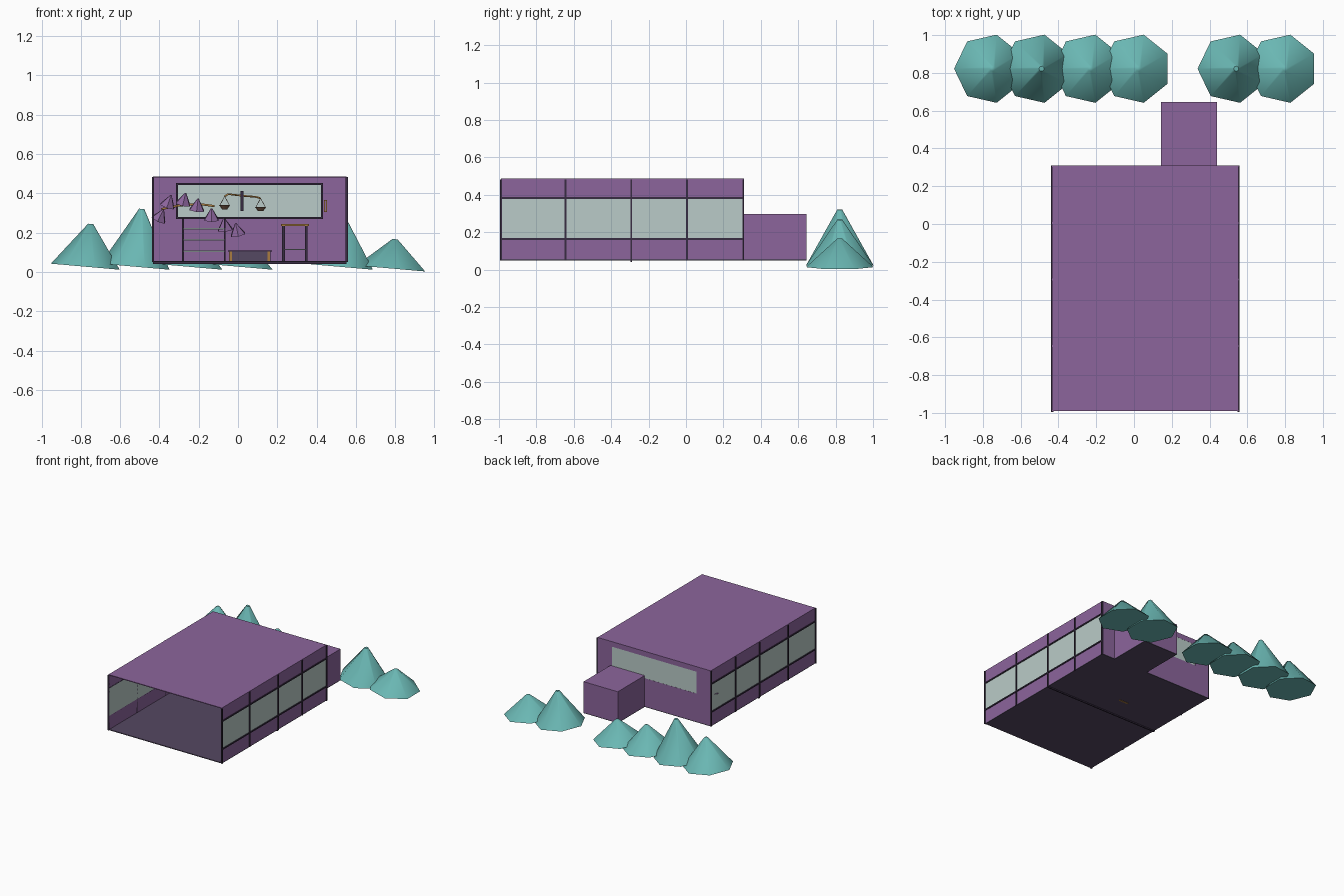
import bpy, math

cube = bpy.data.objects.get("Cube")
if cube:
    bpy.data.objects.remove(cube, do_unlink=True)


def material(name, r, g, b):
    lin = [(c / 255 / 12.92) if c < 11 else ((c / 255 + 0.055) / 1.055) ** 2.4 for c in (r, g, b)]
    m = bpy.data.materials.new(name)
    m.use_nodes = True
    m.diffuse_color = (*lin, 1)
    m.node_tree.nodes["Principled BSDF"].inputs["Base Color"].default_value = (*lin, 1)
    return m


PURPLE = material("purple", 140, 101, 156)
TEAL = material("teal", 106, 183, 179)
GLASS = material("pale_glass", 186, 203, 200)
DARK = material("dark_trim", 56, 44, 66)
FLOOR = material("floor_grey", 85, 72, 98)
GOLD = material("gold", 170, 124, 64)
BROWN = material("brown", 112, 84, 66)


def box(name, mat, x, y, z):
    """Box from (min, max) ranges on each axis."""
    bpy.ops.mesh.primitive_cube_add(size=1)
    o = bpy.context.object
    o.name = name
    o.location = [(a + b) / 2 for a, b in (x, y, z)]
    o.scale = [b - a for a, b in (x, y, z)]
    bpy.ops.object.transform_apply(location=False, rotation=False, scale=True)
    o.data.materials.append(mat)
    return o


def cone(name, mat, sides, r1, r2, h, loc, rot=(0, 0, 0), spin=0):
    """Cone standing on its base centre, tilted about that point."""
    bpy.ops.mesh.primitive_cone_add(vertices=sides, radius1=r1, radius2=r2, depth=h)
    o = bpy.context.object
    o.name = name
    for v in o.data.vertices:
        v.co.z += h / 2
        a, r = math.atan2(v.co.y, v.co.x) + spin, math.hypot(v.co.x, v.co.y)
        v.co.x, v.co.y = r * math.cos(a), r * math.sin(a)
    o.location, o.rotation_euler = loc, rot
    o.data.materials.append(mat)
    return o


def rod(name, mat, points, radius):
    c = bpy.data.curves.new(name, "CURVE")
    c.dimensions = "3D"
    c.bevel_depth, c.bevel_resolution, c.use_fill_caps = radius, 1, True
    s = c.splines.new("POLY")
    s.points.add(len(points) - 1)
    for p, q in zip(s.points, points):
        p.co = (*q, 1)
    o = bpy.data.objects.new(name, c)
    bpy.context.collection.objects.link(o)
    c.materials.append(mat)


# Room limits
X0, X1, Y0, Y1, Z0, Z1 = -0.433, 0.553, -0.99, 0.31, 0.056, 0.487
SILL, HEAD, T = 0.163, 0.383, 0.006

box("floor", FLOOR, (X0, X1), (Y0, Y1), (Z0 - T, Z0))
box("floor_beam", DARK, (X0, X1), (-0.298, -0.289), (0.041, Z0 - T))
box("roof", PURPLE, (X0, X1), (Y0, Y1), (Z1 - T, Z1))

# Glazed side walls with dark mullions and rails
for side, x, out in (("left", X1, 1), ("right", X0, -1)):
    span = tuple(sorted((x, x - out * T)))
    trim = (x - 0.006, x + 0.006)
    for part, mat, z in (("lower_panel", PURPLE, (Z0, SILL)), ("glazing", GLASS, (SILL, HEAD)),
                         ("upper_panel", PURPLE, (HEAD, Z1 - T))):
        box(f"{side}_{part}", mat, span, (Y0, Y1), z)
    for z in (SILL, HEAD):
        box(f"{side}_rail", DARK, trim, (Y0, Y1), (z - 0.005, z + 0.005))
    for y in (Y0, -0.645, -0.293, 0.006, 0.306):
        box(f"{side}_mullion", DARK, trim, (y - 0.005, y + 0.005), (Z0 - T, Z1 - 0.004))

# Back wall with a wide window
WX, WZ, WY = (-0.31, 0.427), (0.275, 0.447), (Y1 - T, Y1)
box("back_wall_bottom", PURPLE, (X0, X1), WY, (Z0, WZ[0]))
box("back_wall_top", PURPLE, (X0, X1), WY, (WZ[1], Z1 - T))
box("back_wall_right", PURPLE, (X0, WX[0]), WY, WZ)
box("back_wall_left", PURPLE, (WX[1], X1), WY, WZ)
box("back_window", GLASS, WX, (Y1 - T, Y1 - 0.001), WZ)
for z in WZ:
    box("window_frame_bar", DARK, (WX[0] - .005, WX[1] + .005), (Y1 - .016, Y1 - T), (z - .005, z + .005))
for x in WX:
    box("window_frame_post", DARK, (x - 0.005, x + 0.005), (Y1 - 0.016, Y1 - T), WZ)

# Rear annex
box("annex", PURPLE, (0.142, 0.44), (Y1, 0.645), (Z0, 0.297))
box("annex_floor", FLOOR, (0.142, 0.44), (Y1, 0.645), (Z0 - T, Z0))

# Leaning seven-sided bushes
for x, top in ((-0.749, .245), (-0.489, .322), (-0.23, .205), (0.024, .18), (0.542, .268), (0.8, .167)):
    base = 0.017 if x > 0.7 else 0.026
    h = top - base
    cone("bush", TEAL, 7, 0.185, 0.014, h, (x - 0.088 * h, 0.822, base),
         (0, math.radians(5), 0), math.pi / 2)
    bpy.ops.object.shade_smooth_by_angle(angle=math.radians(55))

# Shelf unit
for x in (-0.28, -0.068):
    box("shelf_post", DARK, (x - 0.004, x + 0.004), (0.2, 0.3), (Z0, 0.275))
for z in (0.105, 0.163, 0.22):
    box("shelf_board", PURPLE, (-0.276, -0.072), (0.203, 0.3), (z - 0.004, z + 0.004))
    box("shelf_edge", GLASS, (-0.276, -0.072), (0.2, 0.203), (z - 0.003, z + 0.003))

# Tall stool
box("stool_seat", GOLD, (0.218, 0.362), (0.15, 0.28), (0.233, 0.243))
for x in (0.232, 0.348):
    for y in (0.16, 0.27):
        box("stool_leg", DARK, (x - 0.007, x + 0.007), (y - 0.006, y + 0.006), (Z0, 0.233))
box("stool_footrest", GLASS, (0.239, 0.341), (0.157, 0.163), (0.112, 0.118))

# Low chest
box("chest_body", FLOOR, (-0.045, 0.165), (-0.17, -0.06), (Z0, 0.104))
box("chest_lid", DARK, (-0.052, 0.172), (-0.175, -0.055), (0.104, 0.11))
for x in (-0.036, 0.156):
    box("chest_strap", GOLD, (x - 0.006, x + 0.006), (-0.174, -0.056), (Z0, 0.104))
box("chest_foot", GOLD, (-0.04, 0.04), (-0.122, -0.108), (Z0 - T - 0.002, Z0))

# Wall plaque
box("plaque_frame", GOLD, (0.438, 0.453), (0.296, Y1 - T), (0.305, 0.367))
box("plaque_panel", PURPLE, (0.442, 0.449), (0.294, 0.296), (0.312, 0.36))

# Hanging row of shades on a curved rod
SY = 0.24
rod("shade_rod", GOLD, [(-.39, SY, .32), (-.3, SY, .338), (-.2, SY, .346), (-.12, SY, .335)], 0.006)
for i, (x, z) in enumerate(((-.405, .265), (-.36, .335), (-.28, .345), (-.21, .315),
                            (-.135, .265), (-.065, .215), (0.0, .19))):
    shade = cone("shade", PURPLE, 6, 0.042, 0.004, 0.06, (x, SY, z), (0.25, 0.45 - 0.11 * i, 0))
    shade.data.materials.append(DARK)
    for f in shade.data.polygons:
        f.material_index = int(f.normal.z < -0.9)

# Balance scales
rod("scale_beam", GOLD, [(-.068, SY, .385), (-.05, SY, .396), (.02, SY, .388), (.09, SY, .382), (.115, SY, .375)], 0.005)
box("scale_pole", DARK, (0.013, 0.029), (SY - 0.008, SY + 0.008), (0.31, 0.412))
for x, z in ((-.068, .385), (.115, .375)):
    for d in (-0.024, 0.024):
        rod("scale_cord", BROWN, [(x, SY, z), (x + d, SY, z - 0.045)], 0.0015)
    cone("scale_pan", BROWN, 10, 0.014, 0.03, 0.022, (x, SY, z - 0.066))
